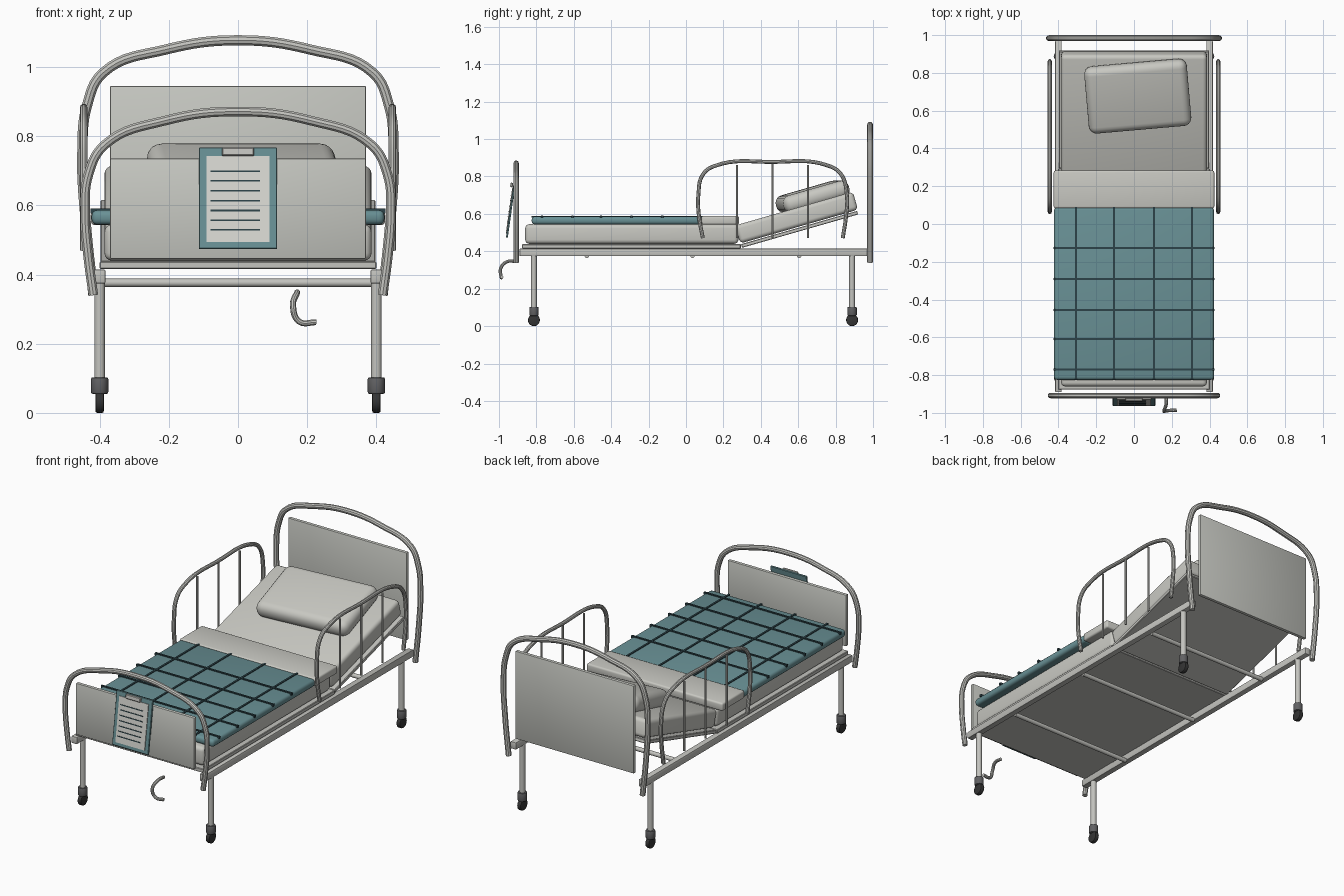
import bpy, bmesh, math
from mathutils import Vector, Matrix

if "Cube" in bpy.data.objects:
    bpy.data.objects.remove(bpy.data.objects["Cube"])


def material(name, rgb):
    m = bpy.data.materials.new(name)
    m.diffuse_color = (*rgb, 1)
    m.use_nodes = True
    m.node_tree.nodes["Principled BSDF"].inputs["Base Color"].default_value = m.diffuse_color
    return m


METAL = material("pale grey metal", (0.55, 0.55, 0.52))
PANEL = material("off white panel", (0.57, 0.58, 0.54))
LINEN = material("white linen", (0.58, 0.58, 0.54))
BLUE = material("teal blanket", (0.14, 0.28, 0.30))
STRIPE = material("dark teal stripe", (0.025, 0.055, 0.065))
CASTOR = material("dark grey castor", (0.12, 0.12, 0.125))
RUBBER = material("black rubber", (0.035, 0.035, 0.035))
PAPER = material("paper", (0.68, 0.68, 0.64))


def finish(ob, mat):
    ob.data.materials.append(mat)
    bpy.ops.object.select_all(action='DESELECT')
    ob.select_set(True)
    bpy.context.view_layer.objects.active = ob
    bpy.ops.object.shade_smooth_by_angle(angle=math.radians(35))
    return ob


def add_mesh(name, bm, mat):
    me = bpy.data.meshes.new(name)
    bm.to_mesh(me)
    bm.free()
    ob = bpy.data.objects.new(name, me)
    bpy.context.collection.objects.link(ob)
    return finish(ob, mat)


def box(name, size, loc, mat, bevel=0.0, segs=3, rot=None):
    bm = bmesh.new()
    bmesh.ops.create_cube(bm, size=1)
    bmesh.ops.scale(bm, vec=size, verts=bm.verts)
    if bevel:
        bmesh.ops.bevel(bm, geom=bm.edges[:], offset=bevel, segments=segs,
                        profile=0.5, affect='EDGES')
    if rot is not None:
        bmesh.ops.transform(bm, matrix=rot, verts=bm.verts)
    bmesh.ops.translate(bm, vec=loc, verts=bm.verts)
    return add_mesh(name, bm, mat)


def cylinder(name, a, b, r, mat, sides=16, bevel=0.0):
    a, b = Vector(a), Vector(b)
    bm = bmesh.new()
    bmesh.ops.create_cone(bm, cap_ends=True, segments=sides, radius1=r, radius2=r, depth=(b - a).length)
    if bevel:
        rims = [e for e in bm.edges if abs(e.verts[0].co.z - e.verts[1].co.z) < 1e-5]
        bmesh.ops.bevel(bm, geom=rims, offset=bevel, segments=2, profile=0.5, affect='EDGES')
    rot = (b - a).to_track_quat('Z', 'Y').to_matrix().to_4x4()
    bmesh.ops.transform(bm, matrix=Matrix.Translation((a + b) / 2) @ rot, verts=bm.verts)
    return add_mesh(name, bm, mat)


def tube(name, pts, r, mat):
    cu = bpy.data.curves.new(name, 'CURVE')
    cu.dimensions = '3D'
    cu.bevel_depth, cu.bevel_resolution = r, 3
    cu.resolution_u, cu.use_fill_caps = 8, True
    sp = cu.splines.new('BEZIER')
    sp.bezier_points.add(len(pts) - 1)
    for bp, p in zip(sp.bezier_points, pts):
        bp.co = p
        bp.handle_left_type = bp.handle_right_type = 'AUTO'
    ob = bpy.data.objects.new(name, cu)
    bpy.context.collection.objects.link(ob)
    bpy.ops.object.select_all(action='DESELECT')
    ob.select_set(True)
    bpy.context.view_layer.objects.active = ob
    bpy.ops.object.convert(target='MESH')
    return finish(bpy.context.view_layer.objects.active, mat)


def arch(name, y, half, r):
    # half runs from the left foot to the crown; mirror it for the right
    pts = [(-x, y, z) for x, z in half] + [(x, y, z) for x, z in half[-2::-1]]
    return tube(name, pts, r, METAL)


# Head and foot boards
HEAD_Y, FOOT_Y = 0.984, -0.908
arch("head_arch", HEAD_Y, [(.418, .34), (.44, .55), (.45, .75), (.436, .89), (.39, .983), (.21, 1.05), (0, 1.077)], .0155)
arch("foot_arch", FOOT_Y, [(.418, .34), (.434, .46), (.442, .57), (.432, .69), (.385, .775), (.21, .845), (0, .871)], .0145)
box("head_panel", (.74, .02, .495), (0, HEAD_Y, .6975), PANEL, .004, 2)
box("foot_panel", (.74, .02, .29), (0, FOOT_Y, .59), PANEL, .004, 2)

# Frame: side rails, cross tubes, decks
for s, side in ((-1, "left"), (1, "right")):
    box(side + "_frame_rail", (.034, 1.86, .04), (s * .4, .04, .394), METAL, .004, 2)
for i, y in enumerate((-.53, .035, .605)):
    cylinder(f"cross_tube_{i}", (-.385, y, .376), (.385, y, .376), .012, METAL)
box("flat_deck", (.8, 1.17, .022), (0, -.292, .427), METAL, .003, 1)

TILT = Matrix.Rotation(math.radians(16), 4, 'X')


def tilted(y, z, length, thick):
    # centre of a slab raised about its lower front edge
    return Vector((0, y, z)) + TILT @ Vector((0, length / 2, thick / 2))


box("raised_deck", (.795, .645, .02), tilted(.3, .419, .645, .02), METAL, .003, 1, TILT)

# Legs with castors
for x in (-.4, .4):
    for y, end in ((-.813, "foot"), (.888, "head")):
        tag = f"{end}_{'left' if x < 0 else 'right'}"
        cylinder(tag + "_leg", (x, y, .09), (x, y, .385), .0155, METAL)
        cylinder(tag + "_castor_fork", (x, y, .055), (x, y, .103), .025, CASTOR, 12, .005)
        cylinder(tag + "_castor_wheel", (x - .012, y, .032), (x + .012, y, .032), .032, RUBBER, 20, .005)

# Mattress, pillow and bedding
box("mattress_flat", (.772, 1.14, .105), (0, -.29, .4925), LINEN, .022, 4)
box("mattress_raised", (.772, .655, .1), tilted(.29, .442, .655, .1), LINEN, .022, 4, TILT)
box("pillow", (.545, .365, .095), (.02, .677, .692), LINEN, .042, 5,
    Matrix.Rotation(math.radians(5), 4, 'Z') @ TILT)
box("blanket", (.846, .915, .042), (0, -.3675, .565), BLUE, .016, 3)
box("sheet_fold", (.85, .2, .046), (0, .183, .566), LINEN, .01, 3)
for i, y in enumerate((-.77, -.608, -.455, -.292, -.127)):
    box(f"blanket_cross_stripe_{i}", (.854, .011, .014), (0, y, .584), STRIPE)
for i, x in enumerate((-.307, -.106, .106, .307)):
    box(f"blanket_long_stripe_{i}", (.011, .915, .01), (x, -.3675, .585), STRIPE)

# Side guards
GUARD = [(.09, .47), (.068, .6), (.066, .7), (.09, .81), (.15, .855), (.46, .878),
         (.76, .858), (.83, .81), (.86, .7), (.857, .6), (.838, .47)]
for s, side in ((-1, "left"), (1, "right")):
    tube(side + "_guard_tube", [(s * .446, y, z) for y, z in GUARD], .011, METAL)
    for i, y in enumerate((.273, .463, .652)):
        cylinder(f"{side}_guard_bar_{i}", (s * .446, y, .47), (s * .446, y, .868 if i == 1 else .862), .006, METAL, 10)

# Chart board hung on the foot panel, bottom swung outward
LEAN = Matrix.Rotation(math.radians(-8), 4, 'X')
CHART = Vector((0, -.937, .62))


def on_chart(x, z, out):
    return CHART + LEAN @ Vector((x, -out, z - .62))


box("chart_board", (.226, .01, .296), CHART, BLUE, .002, 1, LEAN)
box("chart_paper", (.182, .004, .25), on_chart(0, .617, .007), PAPER, rot=LEAN)
box("chart_clip", (.092, .014, .024), on_chart(0, .754, .014), METAL, .003, 1, LEAN)
for i, z in enumerate((.698, .67, .641, .612, .583, .555, .527)):
    box(f"chart_line_{i}", (.142, .003, .005), on_chart(-.008, z, .0095), STRIPE, rot=LEAN)

# Bed crank
tube("crank", [(.17, -.905, .345), (.17, -.955, .345), (.159, -.99, .31),
               (.177, -.988, .264), (.226, -.985, .262)], .009, METAL)
